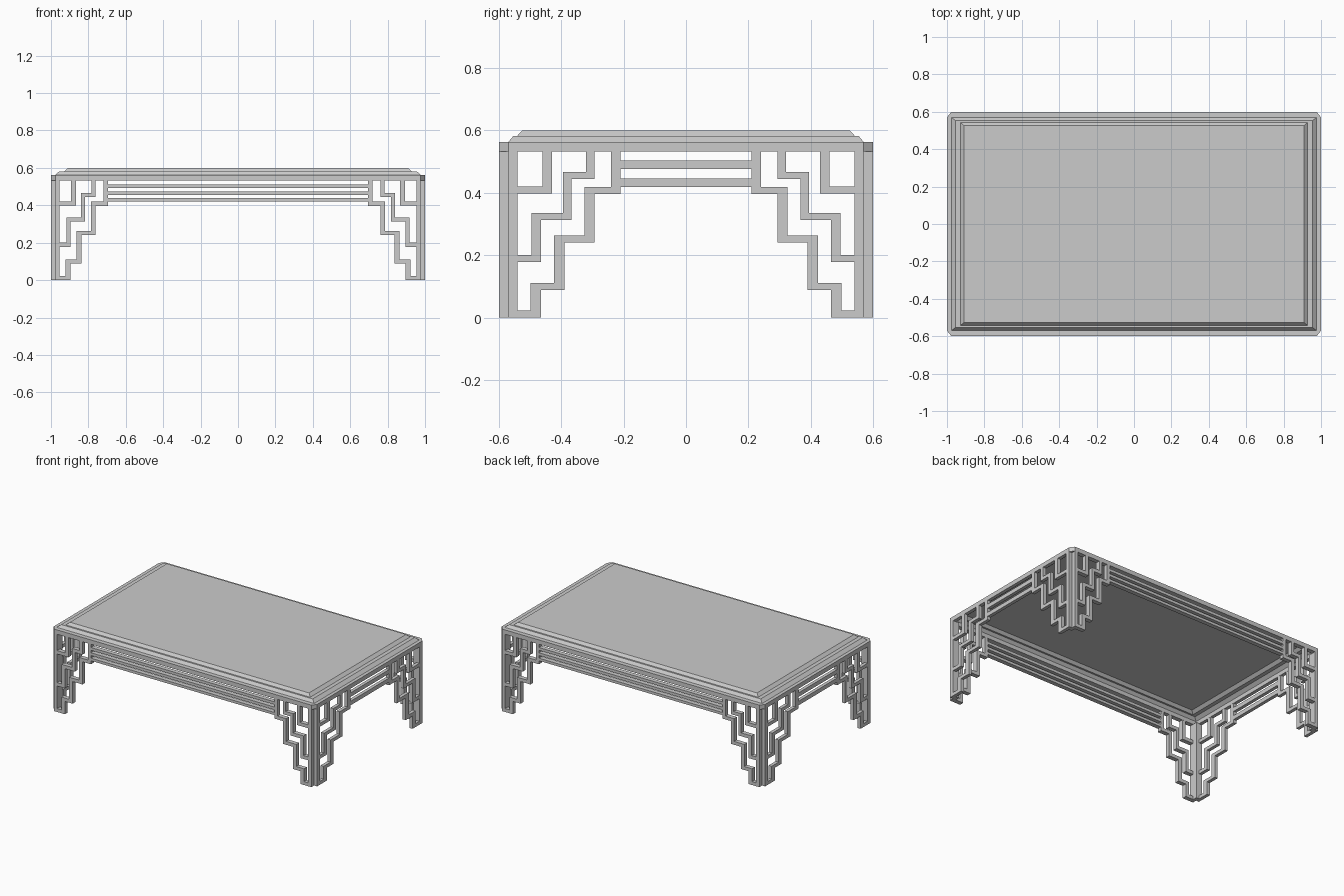
import bpy, bmesh
from mathutils import Matrix

if "Cube" in bpy.data.objects:
    bpy.data.objects.remove(bpy.data.objects["Cube"])

K = 0.78            # long sides use a narrower fret than the short sides
TX, TY = 0.023, 0.03  # board thickness of side / front boards


def make(name, bm):
    bmesh.ops.recalc_face_normals(bm, faces=bm.faces[:])
    me = bpy.data.meshes.new(name)
    bm.to_mesh(me)
    bm.free()
    ob = bpy.data.objects.new(name, me)
    bpy.context.collection.objects.link(ob)
    return ob


def box(bm, x0, x1, y0, y1, z0, z1):
    m = Matrix.Translation(((x0 + x1) / 2, (y0 + y1) / 2, (z0 + z1) / 2))
    m = m @ Matrix.Diagonal((x1 - x0, y1 - y0, z1 - z0, 1))
    bmesh.ops.create_cube(bm, size=1, matrix=m)


# Fret bars as (u0, u1, z0, z1), u measured inward from the table corner
def stair(steps, start):
    """steps: (outer u, bar width, z bottom, z top) of each upright."""
    bars, u = [], start
    for end, w, z0, z1 in steps:
        bars.append((u, end - w, z0, z0 + 0.023))
        bars.append((end - w, end, z0, z1))
        u = end
    return bars


BARS = [(0.03, 0.06, 0, 0.535)]
BARS += stair([(0.17, 0.031, 0.398, 0.535)], 0.06)
BARS += stair([(0.135, 0.03, 0.178, 0.336), (0.232, 0.026, 0.313, 0.467),
               (0.306, 0.027, 0.444, 0.535)], 0.06)
BARS += stair([(0.135, 0.034, 0, 0.111), (0.21, 0.034, 0.088, 0.263),
               (0.306, 0.031, 0.24, 0.419), (0.39, 0.03, 0.396, 0.535)], 0.06)


def panel(name, axis, side):
    bm = bmesh.new()
    half, k = (1.0, K) if axis == 'x' else (0.6, 1.0)

    def bar(a0, a1, z0, z1):
        if axis == 'x':
            d = sorted((side * 0.6, side * (0.6 - TY)))
            box(bm, a0, a1, *d, z0, z1)
        else:
            d = sorted((side * 1.0, side * (1.0 - TX)))
            box(bm, *d, a0, a1, z0, z1)

    for u0, u1, z0, z1 in BARS:
        for s in (-1, 1):
            a = sorted((s * (half - u0 * k), s * (half - u1 * k)))
            bar(*a, z0, z1)
    # horizontal rails between the frets
    end = half - 0.39 * k
    rails = [(0.492, 0.511), (0.456, 0.475), (0.42, 0.438)] if axis == 'x' \
        else [(0.476, 0.504), (0.418, 0.446)]
    for z0, z1 in rails:
        bar(-end, end, z0, z1)
    return make(name, bm)


panel("front_fret", 'x', -1)
panel("back_fret", 'x', 1)
panel("left_fret", 'y', -1)
panel("right_fret", 'y', 1)

# Corner cores joining the boards
bm = bmesh.new()
for sx in (-1, 1):
    for sy in (-1, 1):
        box(bm, *sorted((sx * (1 - TX), sx * (1 - 2 * TX))),
            *sorted((sy * (0.6 - TY), sy * (0.6 - 2 * TY))), 0, 0.535)
make("corner_posts", bm)


def octagon(x, y, cx, cy, z):
    return [(sx * px, sy * py, z) for sx, sy, f in
            ((1, 1, 0), (-1, 1, 1), (-1, -1, 0), (1, -1, 1))
            for px, py in (((x, y - cy), (x - cx, y)) if not f
                           else ((x - cx, y), (x, y - cy)))]


def loft(name, rings, closed=False):
    bm = bmesh.new()
    vs = [[bm.verts.new(p) for p in r] for r in rings]
    n, m = len(vs[0]), len(vs)
    for i in range(m if closed else m - 1):
        a, b = vs[i], vs[(i + 1) % m]
        for j in range(n):
            bm.faces.new((a[j], a[(j + 1) % n], b[(j + 1) % n], b[j]))
    if not closed:
        bm.faces.new(vs[0])
        bm.faces.new(vs[-1])
    return make(name, bm)


def rect(x, y, z):
    return [(x, y, z), (-x, y, z), (-x, -y, z), (x, -y, z)]


# Chamfered apron frame
e = octagon
loft("apron_frame", [e(1, .6, TX, TY, .533), e(1, .6, TX, TY, .563),
                     e(.976, .569, .001, .001, .563), e(.976, .569, .001, .001, .533)], True)
# Stepped top as a thin shell, hollow underneath
steps = [(.977, .57, .563), (.955, .554, .582), (.928, .542, .582), (.908, .526, .6)]
under = [(x - .003, y - .003, z - .004) for x, y, z in steps]
loft("table_top", [rect(*p) for p in under[::-1] + steps])
